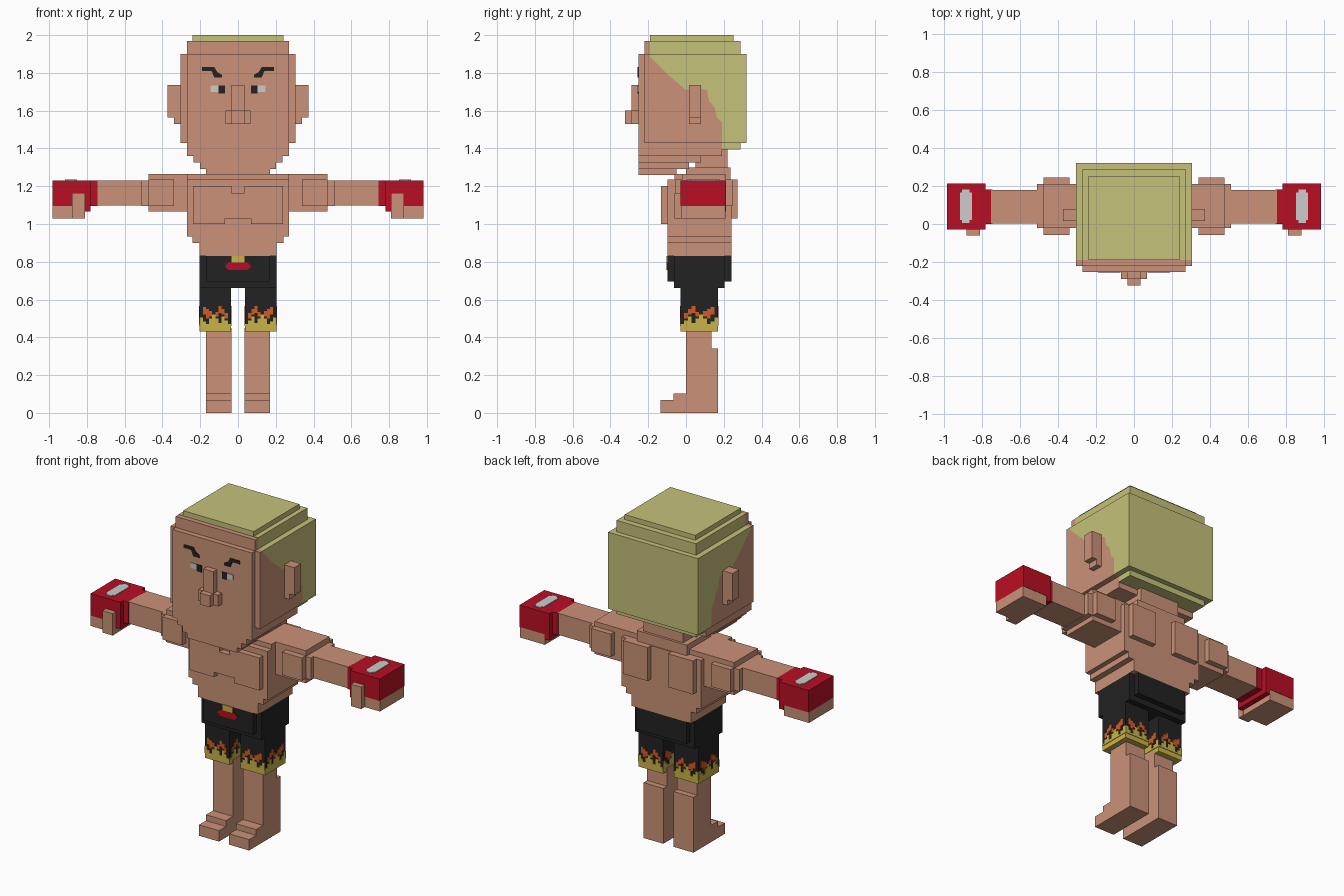
import bpy, bmesh


def material(name, rgb):
    m = bpy.data.materials.new(name)
    lin = [((c / 255 + 0.055) / 1.055) ** 2.4 if c > 10 else c / 255 / 12.92 for c in rgb]
    m.diffuse_color = (*lin, 1)
    return m


skin = material("skin", (203, 146, 120))
hair = material("blond_hair", (197, 194, 122))
black = material("black_cloth", (34, 34, 34))
red = material("glove_red", (186, 15, 35))
yellow = material("flame_yellow", (201, 180, 72))
orange = material("flame_orange", (214, 90, 36))
white = material("pale_grey", (206, 204, 202))


def finish(name, bm, mat):
    bmesh.ops.recalc_face_normals(bm, faces=bm.faces)
    me = bpy.data.meshes.new(name)
    bm.to_mesh(me)
    bm.free()
    me.materials.append(mat)
    ob = bpy.data.objects.new(name, me)
    bpy.context.collection.objects.link(ob)
    return ob


def part(name, mat, boxes, mirror=False):
    """One object from boxes (x0, x1, y0, y1, z0, z1), optionally mirrored in x."""
    bm = bmesh.new()
    if mirror:
        boxes = list(boxes) + [(-b[1], -b[0], *b[2:]) for b in boxes]
    for x0, x1, y0, y1, z0, z1 in boxes:
        vs = bmesh.ops.create_cube(bm, size=1)["verts"]
        for v in vs:
            v.co = (x1 if v.co.x > 0 else x0, y1 if v.co.y > 0 else y0, z1 if v.co.z > 0 else z0)
    return finish(name, bm, mat)


def prism(name, mat, outline, axis, a, b):
    """Extrude an outline along x (points are y, z) or along y (points are x, z)."""
    bm = bmesh.new()
    place = (lambda p, t: (t, *p)) if axis == "x" else (lambda p, t: (p[0], t, p[1]))
    lo = [bm.verts.new(place(p, a)) for p in outline]
    hi = [bm.verts.new(place(p, b)) for p in outline]
    bm.faces.new(lo)
    bm.faces.new(hi[::-1])
    for i in range(len(lo)):
        j = (i + 1) % len(lo)
        bm.faces.new((lo[i], lo[j], hi[j], hi[i]))
    return finish(name, bm, mat)


# Head: face and hair share one slanted hairline
hairline = [(-.19, 1.885), (-.095, 1.79), (0, 1.71), (.05, 1.73), (.112, 1.705),
            (.122, 1.65), (.15, 1.62), (.165, 1.56), (.19, 1.54), (.19, 1.43)]
prism("head", skin, [(-.22, 1.43), (-.22, 1.90), (-.19, 1.90)] + hairline, "x", -.305, .305)
prism("hair", hair, [(.32, 1.43), (.32, 1.90), (-.19, 1.90)] + hairline, "x", -.305, .305)
part("hair_top", hair, [(-.27, .27, -.19, .288, 1.90, 1.97), (-.24, .24, -.19, .252, 1.97, 2.0)])
part("hair_bottom", hair, [(-.27, .27, .19, .288, 1.395, 1.43)])
part("forehead", skin, [(-.27, .27, -.22, -.19, 1.90, 1.968)])
part("face_front", skin, [(-.27, .27, -.252, -.22, 1.43, 1.90)])
part("jaw", skin, [(-.27, .27, -.252, .19, 1.36, 1.43), (-.235, .235, -.252, .08, 1.325, 1.36),
                   (-.20, .20, -.252, .015, 1.29, 1.325), (-.17, .17, -.252, -.05, 1.26, 1.29)])
part("nose", skin, [(-.034, .034, -.288, -.252, 1.60, 1.735), (-.067, .067, -.288, -.252, 1.53, 1.60),
                    (-.034, .034, -.322, -.288, 1.53, 1.60)])
part("ears", skin, [(.305, .372, .015, .08, 1.565, 1.735), (.305, .338, .015, .08, 1.53, 1.565)], True)

# Painted eyes and brows
F = (-.256, -.25)
part("eye_whites", white, [(.103, .145, *F, 1.70, 1.732)], True)
part("pupils", black, [(.07, .103, *F, 1.69, 1.732)], True)
for s in (-1, 1):
    brow = [(.19, 1.83), (.125, 1.83), (.11, 1.805), (.085, 1.79), (.085, 1.775),
            (.125, 1.775), (.14, 1.81), (.19, 1.81)]
    prism("brow", black, [(s * x, z) for x, z in brow], "y", *F)

# Neck and torso
part("neck", skin, [(-.135, .135, .05, .22, 1.2, 1.43), (-.17, .17, .0, .235, 1.2, 1.30)])
part("torso", skin, [(-.27, .27, -.06, .21, 1.2, 1.265), (-.27, .27, -.097, .24, .935, 1.235),
                     (-.24, .24, -.097, .24, .90, .935), (-.203, .203, -.097, .24, .83, .90)])
pec = [(.035, 1.2), (.238, 1.2), (.238, 1.0), (.07, 1.0), (.07, 1.03)]
notch = [(.035, 1.165)]
half = notch + pec
prism("chest", skin, half + [(-x, z) for x, z in reversed(half)], "y", -.132, -.09)
part("shoulder_blades", skin, [(.07, .238, .23, .273, 1.03, 1.235)], True)

# Arms
part("shoulders", skin, [(.25, .475, -.02, .21, 1.065, 1.265), (.34, .475, -.057, .245, 1.095, 1.235),
                         (.475, .51, -.02, .21, 1.095, 1.23)], True)
part("arms", skin, [(.5, .75, .003, .178, 1.098, 1.23)], True)

# Gloves with a pale patch, bare fingers and thumbs
part("gloves", red, [(.78, .983, -.028, .212, 1.095, 1.23), (.743, .78, .0, .18, 1.095, 1.23),
                     (.78, .812, -.028, .212, 1.065, 1.095)], True)
patch = [(.852, .915, .02, .165, 1.228, 1.235), (.864, .903, .005, .18, 1.228, 1.235)]
part("glove_patches", white, patch, True)
part("fingers", skin, [(.812, .983, -.026, .21, 1.03, 1.095)], True)
part("thumbs", skin, [(.81, .88, -.06, -.02, 1.03, 1.165)], True)

# Shorts with belt details
part("shorts", black, [(-.17, .17, -.097, .24, .695, .83), (-.203, .203, -.064, .205, .695, .83),
                       (-.203, .203, -.064, .205, .66, .695)])
part("short_legs", black, [(.037, .203, -.03, .17, .46, .68)], True)
part("short_hems", yellow, [(.037, .203, -.03, .17, .43, .462)], True)
part("belt_buckle", yellow, [(-.034, .034, -.102, -.095, .795, .83)])
part("belt_badge", red, [(-.067, .067, -.102, -.095, .768, .786), (-.055, .055, -.102, -.095, .757, .796)])

# Flames: pixel columns around each short leg
tops = [.47, .49, .51, .475, .50, .52, .50, .47, .485, .505]
sparks = [(0, 0), (.50, .53), (.52, .55), (.53, .565), (.51, .535), (0, 0), (.51, .54), (.50, .55), (.52, .56), (0, 0)]
flames, embers = [], []
T = .003
for i, (top, spark) in enumerate(zip(tops, sparks)):
    for (z0, z1), out in (((.46, top), flames), (spark, embers)):
        if z1 <= z0:
            continue
        u0, u1 = .037 + i * .0166, .037 + (i + 1) * .0166
        v0, v1 = -.03 + i * .02, -.03 + (i + 1) * .02
        out += [(u0, u1, -.03 - T, -.03, z0, z1), (u0, u1, .17, .17 + T, z0, z1),
                (.203, .203 + T, v0, v1, z0, z1), (.037 - T, .037, v0, v1, z0, z1)]
part("flames", yellow, flames, True)
part("embers", orange, embers, True)

# Legs and stepped feet
part("legs", skin, [(.035, .17, .0, .135, .0, .45), (.035, .17, .13, .17, .0, .34)], True)
part("feet", skin, [(.035, .17, -.067, .01, .0, .103), (.035, .17, -.135, -.06, .0, .067)], True)
